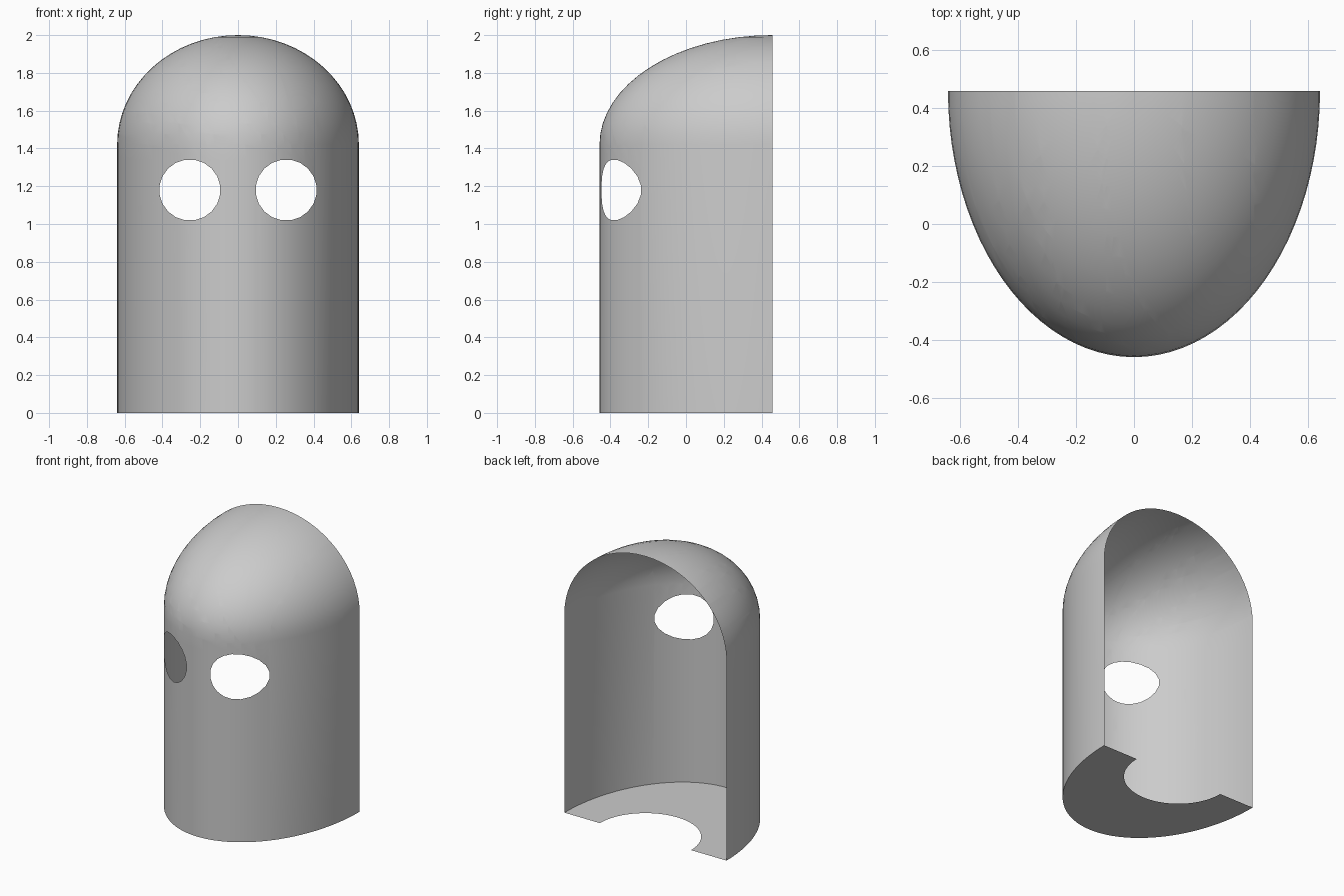
import bpy, bmesh
from math import sin, cos, pi
from mathutils import Vector

cube = bpy.data.objects.get("Cube")
if cube:
    bpy.data.objects.remove(cube, do_unlink=True)

HALF_WIDTH, DEPTH, BACK = 0.64, 0.915, 0.457
DOME_BASE, TOP = 1.42, 2.0
NECK_RADIUS = 0.36
SEGMENTS, DOME_RINGS = 48, 16

grey = bpy.data.materials.new("plain_grey")
grey.use_nodes = True
colour = (0.6, 0.6, 0.6, 1)
grey.diffuse_color = colour
grey.node_tree.nodes["Principled BSDF"].inputs["Base Color"].default_value = colour


def arc(bm, rx, ry, z):
    """Half ellipse of vertices bulging to the front."""
    angles = [pi * i / SEGMENTS for i in range(SEGMENTS + 1)]
    return [bm.verts.new((-rx * cos(a), BACK - ry * sin(a), z)) for a in angles]


def bridge(bm, lower, upper):
    for i in range(SEGMENTS):
        bm.faces.new((lower[i], lower[i + 1], upper[i + 1], upper[i]))


def cut_eye(bm, x, z, radius, sides=20):
    """Trim the front faces by each side of the eye and drop what is inside."""
    centre = Vector((x, 0, z))
    inside = list(bm.faces)
    for i in range(sides):
        a = 2 * pi * i / sides
        normal = Vector((cos(a), 0, sin(a)))
        point = centre + normal * radius
        geom = set(inside)
        for f in inside:
            geom.update(f.edges)
            geom.update(f.verts)
        cut = bmesh.ops.bisect_plane(bm, geom=list(geom), dist=1e-6,
                                     plane_co=point, plane_no=normal)
        inside = [f for f in cut["geom"] if isinstance(f, bmesh.types.BMFace)
                  and (f.calc_center_median() - point).dot(normal) < 0]
    bmesh.ops.delete(bm, geom=inside, context="FACES")


def finish(bm, name):
    mesh = bpy.data.meshes.new(name)
    bm.to_mesh(mesh)
    bm.free()
    obj = bpy.data.objects.new(name, mesh)
    bpy.context.collection.objects.link(obj)
    mesh.materials.append(grey)
    bpy.ops.object.select_all(action="DESELECT")
    obj.select_set(True)
    bpy.context.view_layer.objects.active = obj
    bpy.ops.object.shade_smooth_by_angle(angle=pi / 6)


# Helmet shell: upright wall, then a half dome closing at the back edge
bm = bmesh.new()
rings = [arc(bm, HALF_WIDTH, DEPTH, 0)]
for k in range(DOME_RINGS):
    t = pi / 2 * k / DOME_RINGS
    rings.append(arc(bm, HALF_WIDTH * cos(t), DEPTH * cos(t),
                     DOME_BASE + (TOP - DOME_BASE) * sin(t)))
for lower, upper in zip(rings, rings[1:]):
    bridge(bm, lower, upper)
crown = bm.verts.new((0, BACK, TOP))
for a, b in zip(rings[-1], rings[-1][1:]):
    bm.faces.new((a, b, crown))

# Round eye holes
for side in (-1, 1):
    cut_eye(bm, side * 0.255, 1.18, 0.16)
finish(bm, "helmet_shell")

# Flat base plate with a round neck opening
bm = bmesh.new()
bridge(bm, arc(bm, NECK_RADIUS, NECK_RADIUS, 0), arc(bm, HALF_WIDTH, DEPTH, 0))
finish(bm, "base_plate")
